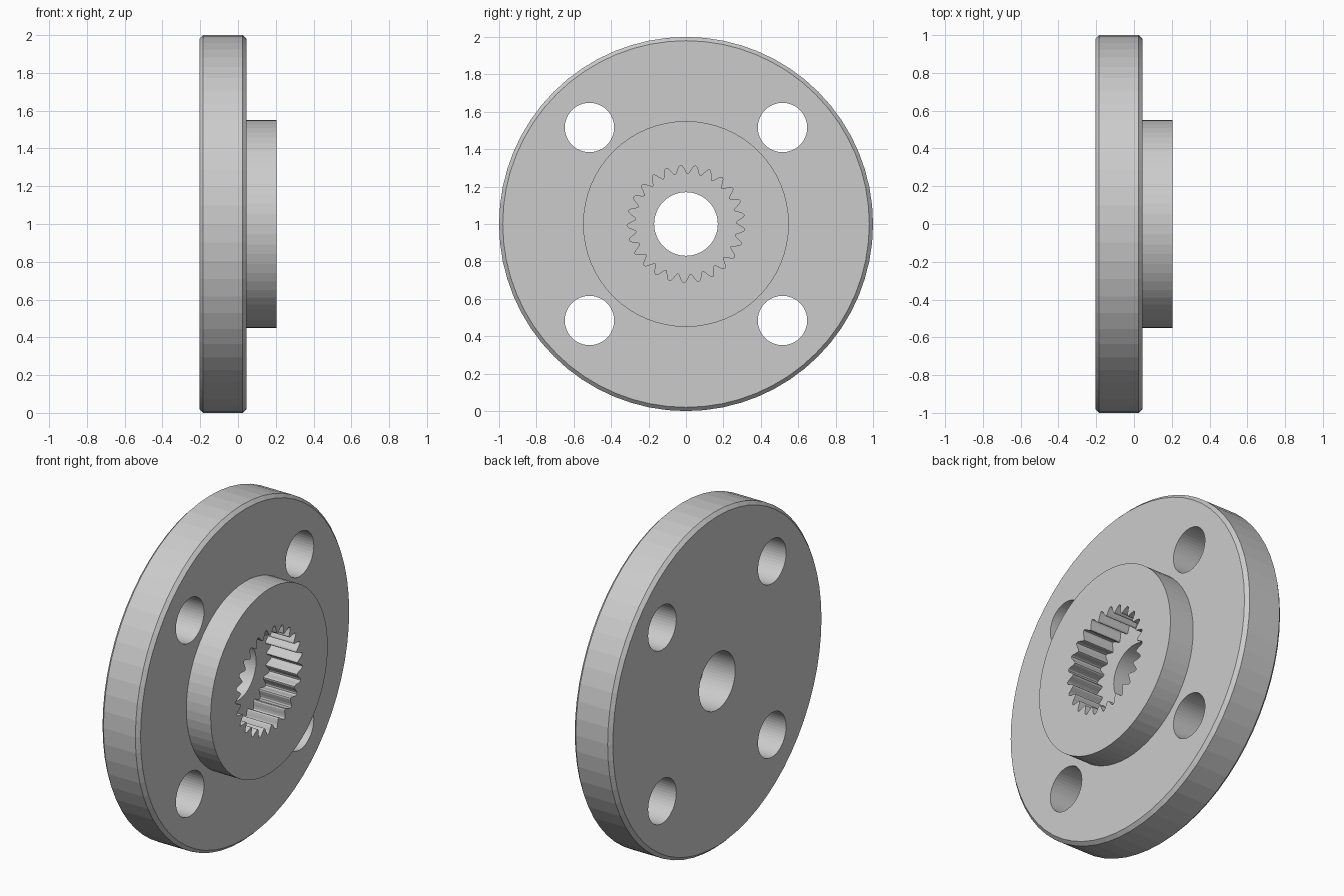
import bpy
import bmesh
from math import cos, sin, pi, radians

if "Cube" in bpy.data.objects:
    bpy.data.objects.remove(bpy.data.objects["Cube"], do_unlink=True)

CENTRE_Z = 1.0
TEETH = 25

# Single grey metal
metal = bpy.data.materials.new("grey metal")
metal.use_nodes = True
grey = (0.6, 0.6, 0.6, 1)
metal.diffuse_color = grey
metal.node_tree.nodes["Principled BSDF"].inputs["Base Color"].default_value = grey


def circle(radius, sides, y=0, z=0):
    return [(y + radius * cos(2 * pi * i / sides), z + radius * sin(2 * pi * i / sides))
            for i in range(sides)]


def loft(name, sections, ring=False):
    """Skin (x, outline) sections along x; cap the ends, or join them into a ring."""
    bm = bmesh.new()
    loops = [[bm.verts.new((x, y, z + CENTRE_Z)) for y, z in outline] for x, outline in sections]
    pairs = list(zip(loops, loops[1:]))
    if ring:
        pairs.append((loops[-1], loops[0]))
    else:
        bm.faces.new(loops[0])
        bm.faces.new(loops[-1])
    for a, b in pairs:
        for i in range(len(a)):
            bm.faces.new((a[i - 1], a[i], b[i], b[i - 1]))
    bmesh.ops.recalc_face_normals(bm, faces=bm.faces)
    mesh = bpy.data.meshes.new(name)
    bm.to_mesh(mesh)
    bm.free()
    mesh.materials.append(metal)
    obj = bpy.data.objects.new(name, mesh)
    bpy.context.collection.objects.link(obj)
    return obj


def cut(target, cutter):
    mod = target.modifiers.new("cut", "BOOLEAN")
    mod.operation = "DIFFERENCE"
    mod.solver = "EXACT"
    mod.object = cutter
    bpy.context.view_layer.objects.active = target
    bpy.ops.object.modifier_apply(modifier=mod.name)
    bpy.data.objects.remove(cutter, do_unlink=True)


# Chamfered flange with raised hub and centre bore, turned from one profile
profile = [(-0.205, 0.17), (-0.205, 0.98), (-0.185, 1.0), (0.025, 1.0),
           (0.045, 0.98), (0.045, 0.55), (0.205, 0.55), (0.205, 0.17)]
body = loft("flange_and_hub", [(x, circle(r, 64)) for x, r in profile], ring=True)

# Toothed socket in the hub
STEPS = 10
socket = []
for i in range(TEETH * STEPS):
    angle = 2 * pi * i / (TEETH * STEPS)
    radius = 0.291 + 0.024 * cos(TEETH * angle)
    turned = angle + radians(8.8)
    socket.append((radius * cos(turned), radius * sin(turned)))
cut(body, loft("socket_cutter", [(0.0, socket), (0.3, socket)]))

# Four bolt holes through the flange
for sy in (-1, 1):
    for sz in (-1, 1):
        hole = circle(0.132, 48, sy * 0.516, sz * 0.516)
        cut(body, loft("bolt_hole_cutter", [(-0.4, hole), (0.4, hole)]))
